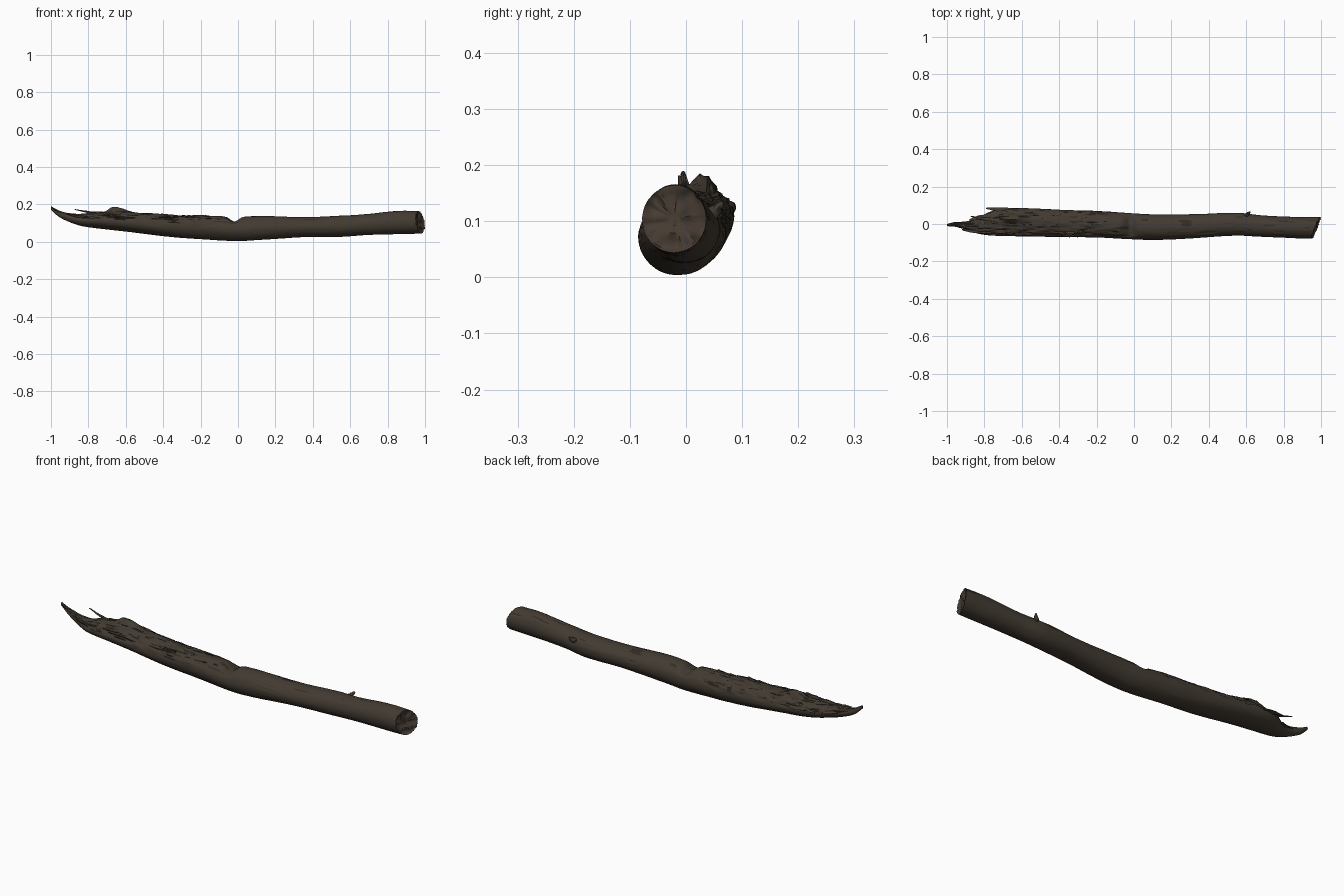
import bpy, bmesh, math, random
from mathutils import Vector, noise

random.seed(4)
if "Cube" in bpy.data.objects:
    bpy.data.objects.remove(bpy.data.objects["Cube"], do_unlink=True)


def make_material(name, colour):
    mat = bpy.data.materials.new(name)
    mat.use_nodes = True
    mat.diffuse_color = (*colour, 1)
    mat.node_tree.nodes["Principled BSDF"].inputs["Base Color"].default_value = (*colour, 1)
    return mat


BARK = make_material("dark brown bark", (0.055, 0.043, 0.031))
FURROW = make_material("blackened furrow", (0.03, 0.024, 0.018))
WOOD = make_material("broken end wood", (0.06, 0.044, 0.032))

# Log outline: x, y min, y max, z min, z max
STATIONS = [
    (-1, -.01, 0, .172, .19), (-.96, -.014, .01, .135, .168), (-.9, -.03, .014, .105, .153),
    (-.84, -.05, .03, .085, .15), (-.78, -.06, .062, .075, .157), (-.7, -.064, .083, .066, .16),
    (-.6, -.067, .085, .055, .16), (-.4, -.07, .077, .03, .148), (-.2, -.072, .07, .014, .14),
    (0, -.082, .056, .004, .134), (.12, -.085, .05, .01, .138), (.35, -.074, .054, .024, .132),
    (.55, -.062, .06, .027, .14), (.68, -.068, .046, .036, .148), (.86, -.076, .038, .04, .165),
    (.97, -.078, .036, .044, .164)]
RINGS, SIDES = 330, 64


def smoothstep(a, b, v):
    t = min(max((v - a) / (b - a), 0), 1)
    return t * t * (3 - 2 * t)


def outline(x):
    """Smooth interpolation of the outline with Catmull-Rom style tangents."""
    i = 0
    while i < len(STATIONS) - 2 and x > STATIONS[i + 1][0]:
        i += 1
    p0, p1, p2, p3 = (STATIONS[min(max(k, 0), len(STATIONS) - 1)] for k in range(i - 1, i + 3))
    span = p2[0] - p1[0]
    t = (x - p1[0]) / span
    result = []
    for a, b, c, d in list(zip(p0, p1, p2, p3))[1:]:
        m1 = (c - a) / (p2[0] - p0[0]) * span
        m2 = (d - b) / (p3[0] - p1[0]) * span
        result.append((2*t**3 - 3*t**2 + 1) * b + (t**3 - 2*t**2 + t) * m1
                      + (3*t**2 - 2*t**3) * c + (t**3 - t**2) * m2)
    return result


def log_point(x, angle):
    """Surface point of the log, and how deep in a furrow it lies."""
    y0, y1, z0, z1 = outline(x)
    c, s = math.cos(angle), math.sin(angle)
    ry, rz = (y1 - y0) / 2, (z1 - z0) / 2
    # long fibres and broad swellings
    swell = noise.noise(Vector((x * 4, c * 1.2, s * 1.2)))
    fibre = noise.noise(Vector((x * 9, c * 6, s * 6)))
    upper = smoothstep(-.1, .5, s)
    furrow = smoothstep(.25, .5, fibre) * (.25 + .75 * upper)
    k = 1 + .03 * swell + .015 * fibre - .05 * furrow
    # splintered upper side of the left half
    ragged = upper * smoothstep(.05, -.25, x)
    chips = noise.noise(Vector((x * 14, c * 7 + 3, s * 7)))
    steps = round(chips * 4) / 4
    k += ragged * (.1 * steps - .02) * (1 + smoothstep(-.4, -.75, x))
    y = (y0 + y1) / 2 + ry * c * k
    z = (z0 + z1) / 2 + rz * s * k
    # notch across the top and the raised flake near the broken end
    z -= .026 * math.exp(-((x + .02) / .03) ** 2) * smoothstep(.3, 1, s)
    flake = smoothstep(-.72, -.67, x) * smoothstep(-.54, -.64, x)
    z += .026 * flake * math.exp(-((y - .03) / .022) ** 2) * upper
    # slanted cut at the right end
    end = smoothstep(.8, .97, x)
    px = x + end * (.38 * (y + .03) - .12 * (z - .1) + .006 * chips)
    return Vector((px, y, z)), furrow + ragged * smoothstep(-.25, -.45, chips)


def finish(bm, name, materials, angle=50):
    bmesh.ops.recalc_face_normals(bm, faces=bm.faces)
    mesh = bpy.data.meshes.new(name)
    bm.to_mesh(mesh)
    bm.free()
    obj = bpy.data.objects.new(name, mesh)
    bpy.context.collection.objects.link(obj)
    for mat in materials:
        mesh.materials.append(mat)
    bpy.ops.object.select_all(action="DESELECT")
    obj.select_set(True)
    bpy.context.view_layer.objects.active = obj
    bpy.ops.object.shade_smooth_by_angle(angle=math.radians(angle))
    return obj


def bridge(bm, a, b):
    n = len(a)
    return [bm.faces.new((a[j], a[(j + 1) % n], b[(j + 1) % n], b[j])) for j in range(n)]


# Log body with its recessed right end
bm = bmesh.new()
rings, depth = [], {}
for i in range(RINGS + 1):
    ring = []
    for j in range(SIDES):
        p, d = log_point(-1 + 1.97 * i / RINGS, math.tau * j / SIDES)
        v = bm.verts.new(p)
        depth[v] = d
        ring.append(v)
    rings.append(ring)
for a, b in zip(rings, rings[1:]):
    for face in bridge(bm, a, b):
        face.material_index = int(sum(depth[v] for v in face.verts) > 2.6)
bm.faces.new(rings[0])
rim = [v.co.copy() for v in rings[-1]]
centre = sum(rim, Vector()) / SIDES
previous = rings[-1]
for scale in (.93, .8, .62, .42, .2):
    ring = []
    for p in rim:
        q = centre.lerp(p, scale)
        q.x += -.012 * (1 - scale ** 4) + .012 * noise.noise(q * 45)
        ring.append(bm.verts.new(q))
    for face in bridge(bm, previous, ring):
        face.material_index = 2
    previous = ring
bm.faces.new(previous).material_index = 2
finish(bm, "log", [BARK, FURROW, WOOD])


def splinter(name, path, radius, flat=.6, sides=7):
    """Tapered, slightly crooked sliver from thick root to thin tip."""
    bm = bmesh.new()
    points = [Vector(p) for p in path]
    previous = None
    steps = 8
    for i in range(steps + 1):
        t = i / steps * (len(points) - 1)
        k = min(int(t), len(points) - 2)
        p = points[k].lerp(points[k + 1], t - k)
        along = (points[k + 1] - points[k]).normalized()
        side = along.cross(Vector((0, .3, 1))).normalized()
        up = side.cross(along)
        r = radius * (1 - .8 * (i / steps) ** 1.5)
        ring = []
        for j in range(sides):
            a = math.tau * j / sides
            w = r * random.uniform(.8, 1.2)
            ring.append(bm.verts.new(p + side * w * math.cos(a) + up * w * flat * math.sin(a)))
        if previous:
            bridge(bm, previous, ring)
        else:
            bm.faces.new(ring)
        previous = ring
    bm.faces.new(previous)
    return finish(bm, name, [BARK])


# Splinters of the broken left end
splinter("tip_splinter", [(-.86, -.02, .125), (-.94, -.002, .145), (-.99, -.012, .18)], .015)
splinter("upright_splinter", [(-.74, .02, .145), (-.81, .028, .16), (-.875, .042, .174)], .012)
splinter("rear_splinter", [(-.66, .068, .12), (-.73, .077, .13), (-.79, .084, .128)], .016)
splinter("low_splinter", [(-.74, .03, .11), (-.82, .035, .12), (-.88, .022, .13)], .018)
splinter("front_splinter", [(-.76, -.04, .125), (-.86, -.04, .135), (-.92, -.03, .15)], .014)

# Knot stub on the back
splinter("knot_stub", [(.6, .04, .11), (.61, .055, .122), (.62, .066, .134)], .014, 1)

# Loose bark slivers lying along the upper left side
for n in range(16):
    x = random.uniform(-.72, -.12)
    angle = random.uniform(.5, 2.5)
    length = random.uniform(.05, .13)
    path = [log_point(x - length * t, angle + .1 * t)[0] for t in (0, .5, 1)]
    splinter(f"bark_sliver_{n + 1}", path, random.uniform(.004, .008), .5)
